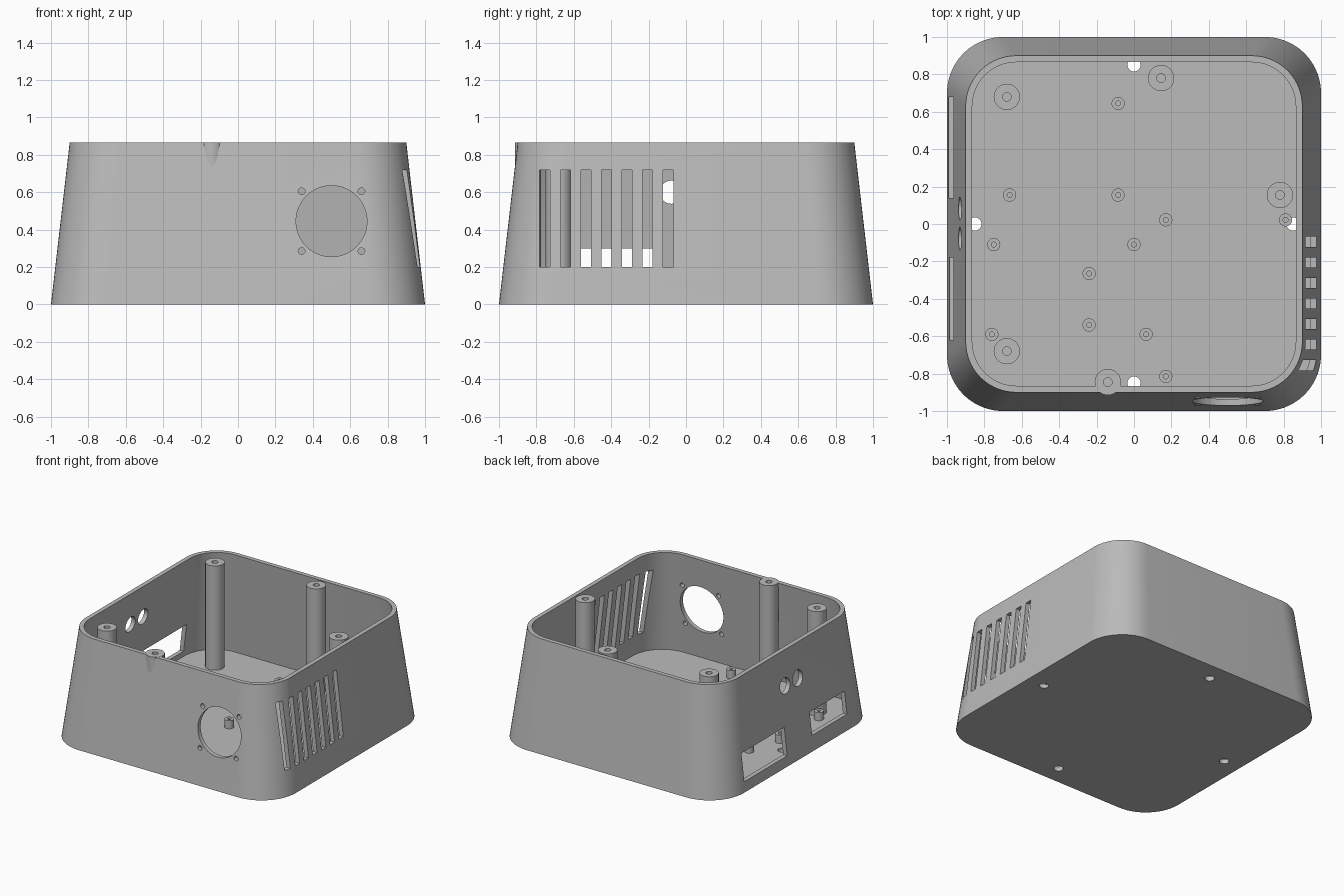
import bpy, bmesh
from math import sin, cos, pi, radians
from mathutils import Matrix, Vector

cube = bpy.data.objects.get("Cube")
if cube:
    bpy.data.objects.remove(cube)

HEIGHT, FLOOR, WALL = 0.865, 0.035, 0.035

grey = bpy.data.materials.new("plain_grey")
grey.use_nodes = True
colour = (0.5, 0.5, 0.5, 1)
grey.diffuse_color = colour
grey.node_tree.nodes["Principled BSDF"].inputs["Base Color"].default_value = colour


def circle(r, z, n=40):
    return [Vector((r * cos(2 * pi * i / n), r * sin(2 * pi * i / n), z)) for i in range(n)]


def rounded_square(half, radius, z, steps=14):
    pts = []
    for k, (sx, sy) in enumerate([(1, 1), (-1, 1), (-1, -1), (1, -1)]):
        for i in range(steps + 1):
            a = (k + i / steps) * pi / 2
            pts.append(Vector((sx * (half - radius) + radius * cos(a),
                               sy * (half - radius) + radius * sin(a), z)))
    return pts


def loft(bm, rings, matrix=Matrix()):
    """Skin a stack of equal rings and cap both ends."""
    loops = [[bm.verts.new(matrix @ p) for p in ring] for ring in rings]
    faces = [bm.faces.new(loops[0][::-1]), bm.faces.new(loops[-1])]
    n = len(loops[0])
    for a, b in zip(loops, loops[1:]):
        for i in range(n):
            j = (i + 1) % n
            faces.append(bm.faces.new((a[i], a[j], b[j], b[i])))
    bmesh.ops.recalc_face_normals(bm, faces=faces)


def make_object(name, bm):
    mesh = bpy.data.meshes.new(name)
    bm.to_mesh(mesh)
    bm.free()
    mesh.materials.append(grey)
    obj = bpy.data.objects.new(name, mesh)
    bpy.context.collection.objects.link(obj)
    return obj


def activate(obj):
    bpy.ops.object.select_all(action='DESELECT')
    obj.select_set(True)
    bpy.context.view_layer.objects.active = obj


def smooth(obj):
    activate(obj)
    bpy.ops.object.shade_smooth_by_angle(angle=radians(30))


def box(bm, x, y, z):
    size = [b - a for a, b in (x, y, z)]
    centre = [(a + b) / 2 for a, b in (x, y, z)]
    bmesh.ops.create_cube(bm, size=1, matrix=Matrix.Translation(centre) @ Matrix.Diagonal((*size, 1)))


def drill(bm, centre, radius, length, axis):
    turn = {'X': Matrix.Rotation(pi / 2, 4, 'Y'), 'Y': Matrix.Rotation(pi / 2, 4, 'X'), 'Z': Matrix()}[axis]
    loft(bm, [circle(radius, -length / 2), circle(radius, length / 2)], Matrix.Translation(centre) @ turn)


# Tapered open shell
def taper(z):
    return 1 - 0.1 * z / HEIGHT, 0.3 - 0.03 * z / HEIGHT

bm = bmesh.new()
half0, r0 = taper(0)
half1, r1 = taper(HEIGHT)
half2, r2 = taper(FLOOR)
loft(bm, [rounded_square(half0, r0, 0), rounded_square(half1, r1, HEIGHT),
          rounded_square(half1 - WALL, r1 - WALL, HEIGHT),
          rounded_square(half2 - WALL, r2 - WALL, FLOOR)])
shell = make_object("case_shell", bm)

# Openings
bm = bmesh.new()
for i in range(7):                                   # vent slots
    y = -0.755 + 0.11 * i
    box(bm, (0.75, 1.1), (y - 0.027, y + 0.027), (0.2, 0.72))
box(bm, (-1.1, -0.8), (0.14, 0.68), (0.08, 0.3))     # port windows
box(bm, (-1.1, -0.8), (-0.62, -0.18), (0.12, 0.3))
for y in (-0.078, 0.082):                            # round side sockets
    drill(bm, (-0.95, y, 0.6), 0.062, 0.3, 'X')
drill(bm, (0.5, -0.95, 0.445), 0.19, 0.3, 'Y')       # fan opening
for sx in (-1, 1):
    for sz in (-1, 1):
        drill(bm, (0.5 + 0.16 * sx, -0.95, 0.445 + 0.16 * sz), 0.018, 0.3, 'Y')
for x, y in ((0, 0.85), (0, -0.85), (0.85, 0), (-0.85, 0)):   # floor holes
    drill(bm, (x, y, 0), 0.035, 0.2, 'Z')
cutter = make_object("opening_cutter", bm)
cutter.hide_render = True

mod = shell.modifiers.new("openings", 'BOOLEAN')
mod.operation = 'DIFFERENCE'
mod.solver = 'EXACT'
mod.object = cutter
activate(shell)
bpy.ops.object.modifier_apply(modifier=mod.name)
bpy.data.objects.remove(cutter)
smooth(shell)


# Hollow screw posts
def post(name, x, y, radius, hole, top, depth):
    bm = bmesh.new()
    loft(bm, [circle(radius, FLOOR - 0.01), circle(radius, top),
              circle(hole, top), circle(hole, top - depth)], Matrix.Translation((x, y, 0)))
    smooth(make_object(name, bm))

tall_posts = [(-0.68, 0.68), (0.145, 0.78), (0.78, 0.155), (-0.68, -0.68), (-0.14, -0.845)]
for i, (x, y) in enumerate(tall_posts):
    post(f"lid_post_{i + 1}", x, y, 0.07, 0.023, HEIGHT + 0.001, 0.3)

short_posts = [(-0.085, 0.645), (-0.665, 0.155), (-0.085, 0.155), (0.17, 0.022), (0.81, 0.022),
               (-0.75, -0.11), (0, -0.11), (-0.24, -0.265), (-0.24, -0.54), (-0.76, -0.59),
               (0.065, -0.59), (0.17, -0.815)]
for i, (x, y) in enumerate(short_posts):
    post(f"board_standoff_{i + 1}", x, y, 0.035, 0.013, 0.1, 0.055)
